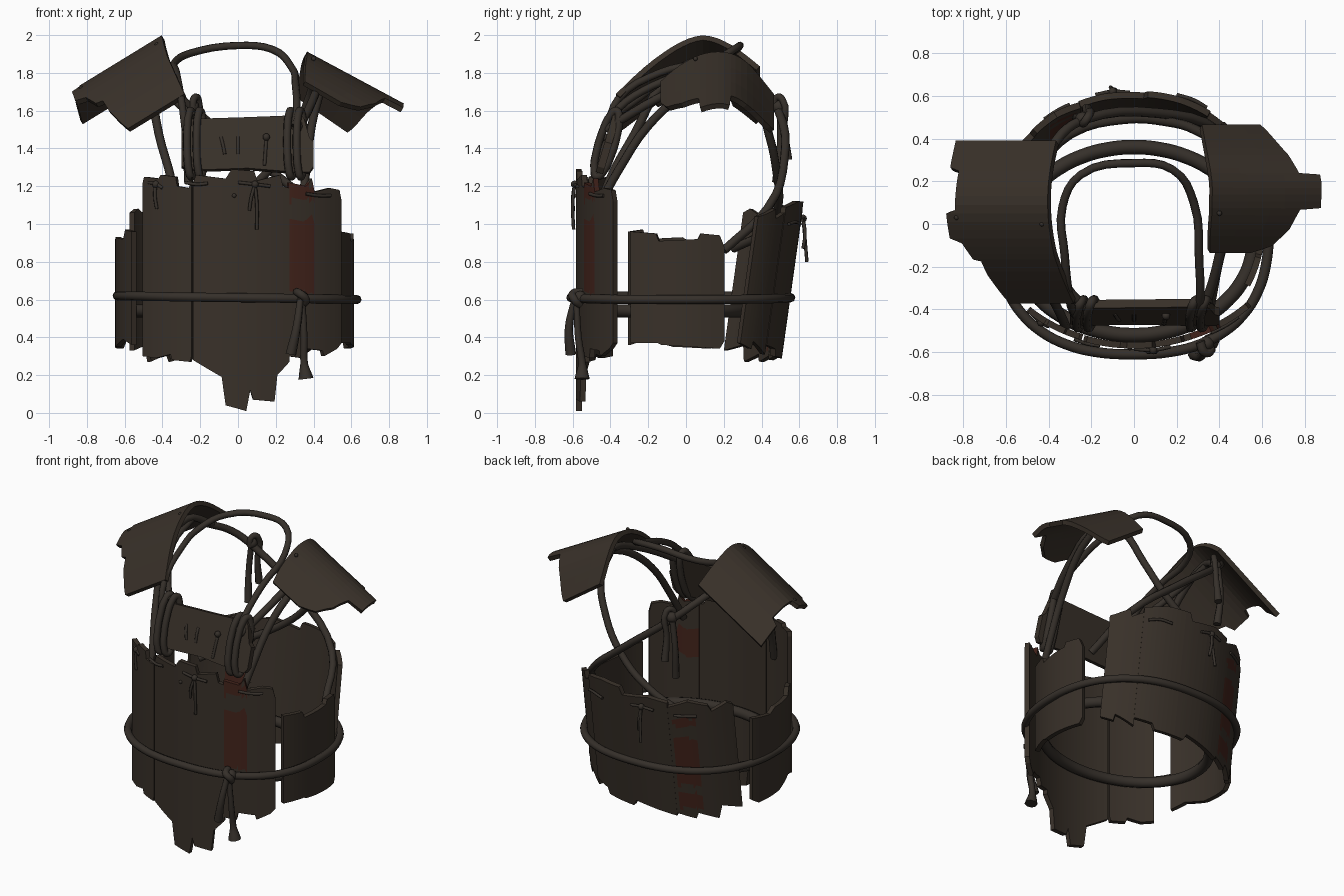
import bpy, bmesh, math
from mathutils import Vector


def material(name, col):
    m = bpy.data.materials.new(name)
    m.diffuse_color = (*col, 1)
    return m


WOOD = material("dark wood", (0.040, 0.030, 0.022))
ROPE = material("dark rope", (0.036, 0.029, 0.023))
RED = material("faded red paint", (0.056, 0.017, 0.011))


def lerp(pts, t):
    """Piecewise linear value of [(t, value)] at t."""
    for (a, va), (b, vb) in zip(pts, pts[1:]):
        if t <= b:
            k = (t - a) / (b - a) if b > a else 0
            return va + (vb - va) * k
    return pts[-1][1]


def curve(pts, t):
    """Rounded version of lerp."""
    w = .07
    return sum((lerp(pts, min(1, max(0, t + d * w))) for d in (-1, 0, 1)), pts[0][1] * 0) / 3


def power(v, p):
    return math.copysign(abs(v) ** p, v)


def finish(ob, angle):
    bpy.ops.object.select_all(action='DESELECT')
    ob.select_set(True)
    bpy.context.view_layer.objects.active = ob
    bpy.ops.object.shade_smooth_by_angle(angle=math.radians(angle))


def sheet(name, place, low, high, cols=20, rows=1, thick=0.03, red=None):
    """Thin board: place(t, h) for t in 0..1 and h between two ragged edges.
    red gives 0 for bare, 1 for painted on both sides, 2 for painted outside."""
    ts = sorted({round(i / cols, 3) for i in range(cols + 1)} | {p[0] for p in low + high})
    bm = bmesh.new()
    grid, info = [], []
    for t in ts:
        lo, hi = lerp(low, t), lerp(high, t)
        hs = [lo + (hi - lo) * r / rows for r in range(rows + 1)]
        grid.append([bm.verts.new(place(t, h)) for h in hs])
        info.append(hs)
    for i in range(len(ts) - 1):
        for r in range(rows):
            f = bm.faces.new((grid[i][r], grid[i + 1][r], grid[i + 1][r + 1], grid[i][r + 1]))
            if red:
                f.material_index = red((ts[i] + ts[i + 1]) / 2, (info[i][r] + info[i + 1][r + 1]) / 2)
    me = bpy.data.meshes.new(name)
    bm.to_mesh(me)
    bm.free()
    for m in (WOOD, RED, RED, WOOD, RED, WOOD) if red else (WOOD,):
        me.materials.append(m)
    ob = bpy.data.objects.new(name, me)
    bpy.context.collection.objects.link(ob)
    mod = ob.modifiers.new("thickness", 'SOLIDIFY')
    mod.thickness, mod.offset = thick, 0
    mod.material_offset = 3 if red else 0


def rope(name, pts, r=0.023, closed=False, radii=None):
    cu = bpy.data.curves.new(name, 'CURVE')
    cu.dimensions, cu.bevel_depth, cu.bevel_resolution = '3D', r, 2
    cu.resolution_u, cu.use_fill_caps = 4, True
    sp = cu.splines.new('BEZIER')
    sp.bezier_points.add(len(pts) - 1)
    for i, (bp, p) in enumerate(zip(sp.bezier_points, pts)):
        bp.co = p
        bp.handle_left_type = bp.handle_right_type = 'AUTO'
        bp.radius = radii[i] if radii else 1
    sp.use_cyclic_u = closed
    ob = bpy.data.objects.new(name, cu)
    bpy.context.collection.objects.link(ob)
    cu.materials.append(ROPE)
    bpy.ops.object.select_all(action='DESELECT')
    ob.select_set(True)
    bpy.context.view_layer.objects.active = ob
    bpy.ops.object.convert(target='MESH')
    finish(bpy.context.view_layer.objects.active, 50)


def knot(name, p, r):
    bpy.ops.mesh.primitive_uv_sphere_add(segments=10, ring_count=6, radius=r, location=p)
    ob = bpy.context.object
    ob.name = name
    ob.data.materials.append(ROPE)
    finish(ob, 60)


def around(a0, a1, rx, ry, lean=0.0, cy=0.0, p=1.0):
    """Placement on an oval wall; angle 0 is the front, +90 is +x."""
    def place(t, z):
        a = math.radians(a0 + (a1 - a0) * t)
        return Vector((rx * power(math.sin(a), p), cy - ry * power(math.cos(a), p) + lean * (z - 0.7), z))
    return place


# Front planks
sheet("front_left_plank", around(-45, -20.2, 0.70, 0.565),
      [(0, .3), (.3, .29), (.6, .31), (.63, .28), (.97, .27), (1, .3)],
      [(0, 1.22), (.03, 1.25), (.35, 1.24), (.4, 1.26), (.7, 1.25), (.73, 1.2), (.95, 1.19), (1, 1.25)])
sheet("front_middle_plank", around(-19.6, 22.5, 0.70, 0.568),
      [(0, .28), (.3, .19), (.34, .04), (.55, .01), (.59, .12), (.62, .07), (.84, .06), (.87, .2), (1, .27)],
      [(0, 1.21), (.03, 1.26), (.34, 1.24), (.4, 1.29), (.63, 1.28), (.66, 1.23), (.9, 1.26), (.93, 1.2), (1, 1.19)])
sheet("front_right_plank", around(21.5, 48.5, 0.72, 0.565),
      [(0, .3), (.25, .29), (.28, .34), (.6, .33), (.63, .3), (.9, .34), (1, .37)],
      [(0, 1.22), (.3, 1.2), (.4, 1.24), (.45, 1.17), (.75, 1.19), (.95, 1.18), (1, 1.12)], 20, 24,
      red=lambda t, z: 0 if t > .45 else 1 if .84 < z < 1.03 else 2 if .63 < z < .9 or 1.12 < z < 1.2 else 0)

# Side planks
sheet("right_side_plank", around(62, 109, 0.6, 0.61),
      [(0, .37), (.3, .37), (.34, .36), (.95, .34), (1, .38)],
      [(0, .96), (.28, .95), (.31, .91), (.72, .92), (.75, .95), (.95, .94), (1, .88)])
sheet("left_side_plank", around(-60, -107, 0.635, 0.6),
      [(0, .36), (.2, .39), (.5, .35), (.9, .34), (1, .37)],
      [(0, .96), (.15, .97), (.2, .92), (.6, .93), (.7, .9), (1, .92)])

# Back planks, leaning outward at the top
sheet("back_right_plank", around(126, 147, 0.61, 0.565, .14, -.02, .93),
      [(0, .37), (.4, .34), (.44, .38), (.7, .35), (1, .31)],
      [(0, 1.04), (.2, 1.05), (.6, 1.08), (.65, 1.03), (1, 1.06)], 10)
sheet("back_middle_plank", around(146.5, 203, 0.61, 0.57, .14, -.02, .93),
      [(0, .36), (.2, .34), (.23, .3), (.55, .29), (.58, .33), (1, .28)],
      [(0, 1.09), (.25, 1.12), (.5, 1.12), (.53, 1.07), (.8, 1.1), (1, 1.08)])
sheet("back_left_plank", around(202, 242, 0.63, 0.565, .14, -.02, .93),
      [(0, .3), (.28, .27), (.32, .31), (.62, .27), (.68, .36), (1, .33)],
      [(0, 1.05), (.3, 1.1), (.6, 1.07), (.65, 1.03), (.9, 1.08), (1, 1.06)], 20, 24,
      red=lambda t, z: 1 if .06 < t < .39 and (.34 < z < .45 or .5 < z < .84 or .92 < z < .98) else 0)

# Chest board, tilted back
sheet("chest_board", lambda t, h: Vector((-.3 + .7 * t, -.465 + .3 * (h - 1.25), h)),
      [(0, 1.3), (.1, 1.28), (.5, 1.29), (.85, 1.27), (.97, 1.27), (1, 1.3)],
      [(0, 1.5), (.05, 1.55), (.5, 1.56), (.86, 1.57), (.88, 1.6), (.93, 1.55), (.97, 1.45), (1, 1.43)],
      10, 1, .04)

# Chest board lashings
for n, xs in (("left", (-.25, -.2)), ("right", (.28, .33))):
    for k, x in enumerate(xs):
        loop = []
        for i in range(10):
            a = math.tau * i / 10
            u, w = .175 * math.cos(a), .04 * math.sin(a)
            loop.append((x + .02 * math.sin(a), -.42 + .3 * u + w, 1.425 + u - .3 * w))
        rope(f"chest_lashing_{n}_{k + 1}", loop, .021, True)


# Shoulder plates: an arched inner edge swept outward and down
def shoulder(name, inner, outs, length):
    xs = [(p[0], Vector(p[1:])) for p in inner]
    ds = [(t, Vector(d).normalized()) for t, d in outs]
    sheet(name, lambda t, u: curve(xs, t) + curve(ds, t) * u, [(0, 0), (.3, .01), (.6, 0), (1, 0)], length, 20, 3)


shoulder("left_shoulder_plate",
         [(0, -.27, -.38, 1.66), (.2, -.34, -.21, 1.83), (.4, -.38, -.06, 1.94), (.6, -.4, .09, 2.0),
          (.8, -.39, .24, 1.94), (1, -.355, .4, 1.81)], [(0, (-.85, 0, -.52)), (1, (-.85, 0, -.52))],
         [(0, .35), (.18, .41), (.26, .42), (.27, .46), (.37, .5), (.4, .56), (.55, .56), (.57, .51),
          (.8, .5), (.82, .55), (1, .55)])
shoulder("right_shoulder_plate",
         [(0, .35, -.14, 1.73), (.15, .345, -.05, 1.82), (.35, .35, .08, 1.895), (.55, .36, .2, 1.905),
          (.75, .34, .31, 1.86), (1, .31, .47, 1.66)],
         [(0, (.87, 0, -.5)), (.6, (.87, 0, -.46)), (1, (.82, 0, -.575))],
         [(0, .22), (.08, .34), (.2, .43), (.34, .48), (.35, .59), (.6, .58), (.61, .47), (.75, .44), (1, .33)])


# Waist ropes
ring = [math.tau * i / 28 for i in range(28)]
rope("waist_rope", [(-.005 + .635 * power(math.sin(a), .84),
                     -.02 - (.59 if math.cos(a) > 0 else .575) * power(math.cos(a), .8 if math.cos(a) > 0 else .92),
                     .61 - .01 * math.sin(a)) for a in ring], .024, True)
rope("inner_belt", [(.56 * math.sin(a), -.08 - .44 * math.cos(a), .54) for a in ring], .034, True)
knot("waist_knot", (.34, -.56, .61), .036)
rope("waist_knot_wrap", [(.31, -.55, .64), (.33, -.6, .63), (.36, -.59, .6), (.34, -.56, .57)], .022)
rope("waist_tail_short", [(.33, -.59, .6), (.31, -.62, .45), (.28, -.61, .31)], .022, radii=(.8, 1, 1.3))
rope("waist_tail_long", [(.34, -.58, .6), (.35, -.57, .4), (.35, -.55, .26), (.36, -.55, .18)], .02, radii=(.8, .9, 1, 2))

# Neck loop and harness straps
rope("neck_loop", [(-.28, -.42, 1.5), (-.3, -.36, 1.66), (-.325, -.14, 1.8), (-.335, .08, 1.855), (-.25, .23, 1.905),
                   (0, .285, 1.945), (.18, .255, 1.925), (.28, .1, 1.835), (.305, -.18, 1.73),
                   (.31, -.36, 1.61), (.3, -.42, 1.52)], .02)
rope("left_front_strap", [(-.4, .3, 1.78), (-.46, .1, 1.87), (-.46, -.12, 1.74), (-.42, -.27, 1.48),
                          (-.35, -.41, 1.22), (-.32, -.48, 1.0)])
rope("left_chest_strap", [(-.23, -.39, 1.57), (-.31, -.3, 1.63), (-.43, -.08, 1.78), (-.45, .15, 1.85)], .02)
rope("right_chest_strap", [(.31, -.42, 1.5), (.35, -.33, 1.56), (.41, -.1, 1.69), (.44, .1, 1.77), (.4, .28, 1.78)])
rope("right_front_strap", [(.34, -.46, 1.1), (.36, -.36, 1.28), (.39, -.2, 1.52), (.43, -.02, 1.68), (.45, .15, 1.76)])
rope("right_back_strap", [(.41, .2, 1.8), (.38, .36, 1.68), (.29, .44, 1.47), (.15, .48, 1.27), (-.04, .49, 1.11),
                          (-.3, .42, .96), (-.47, .25, .87)])
rope("left_back_strap", [(-.42, .28, 1.78), (-.34, .42, 1.7), (-.23, .49, 1.6), (.1, .52, 1.34), (.4, .43, 1.08),
                         (.51, .2, .86)])

# Back strap knot with loop and hanging ends
knot("strap_knot", (-.24, .49, 1.62), .036)
rope("strap_bow", [(-.24, .47, 1.6), (-.23, .48, 1.67), (-.21, .51, 1.66), (-.22, .52, 1.5), (-.22, .54, 1.34)], .019,
     radii=(1, 1, 1, 1, 1.3))
rope("strap_tail", [(-.25, .5, 1.6), (-.27, .5, 1.42), (-.26, .48, 1.22)], .019, radii=(1, 1, 1.3))

# Small cord stitches and tied ends
for i, pts in enumerate([
        [(-.49, -.41, 1.22), (-.43, -.465, 1.21), (-.4, -.48, 1.19)],
        [(-.435, -.46, 1.22), (-.44, -.465, 1.15), (-.43, -.47, 1.08)],
        [(.0, -.585, 1.22), (.09, -.59, 1.21), (.17, -.575, 1.2)],
        [(.09, -.59, 1.21), (.07, -.6, 1.14), (.06, -.595, 1.07)],
        [(.09, -.59, 1.21), (.1, -.6, 1.1), (.1, -.595, .97)],
        [(.36, -.51, 1.16), (.43, -.475, 1.15), (.49, -.435, 1.15)],
        [(-.28, -.54, 1.22), (-.22, -.56, 1.21), (-.16, -.57, 1.215)],
        [(-.09, -.42, 1.46), (-.08, -.44, 1.42), (-.07, -.45, 1.37)],
        [(.0, -.42, 1.46), (.0, -.44, 1.42), (.0, -.45, 1.37)],
        [(.15, -.42, 1.46), (.145, -.45, 1.38), (.14, -.47, 1.31)],
        [(-.18, .605, 1.02), (-.1, .62, 1.03), (-.02, .615, 1.02)],
        [(-.1, .62, 1.03), (-.09, .63, .95), (-.08, .62, .87)],
        [(-.1, .62, 1.03), (-.1, .63, .92), (-.11, .64, .8)],
        [(-.3, .56, 1.0), (-.36, .53, 1.0), (-.42, .49, 1.0)],
        [(.2, .605, 1.0), (.28, .58, 1.01), (.34, .545, 1.0)]]):
    rope(f"cord_stitch_{i + 1}", pts, .009)
for i, p in enumerate([(-.435, -.46, 1.21), (.09, -.59, 1.21), (.15, -.43, 1.46), (-.1, .62, 1.03),
                       (-.02, -.58, 1.15), (-.43, 0, 1.95), (-.83, .03, 1.72), (.4, .05, 1.875)]):
    knot(f"cord_knot_{i + 1}", p, .02 if i < 4 else .012)
